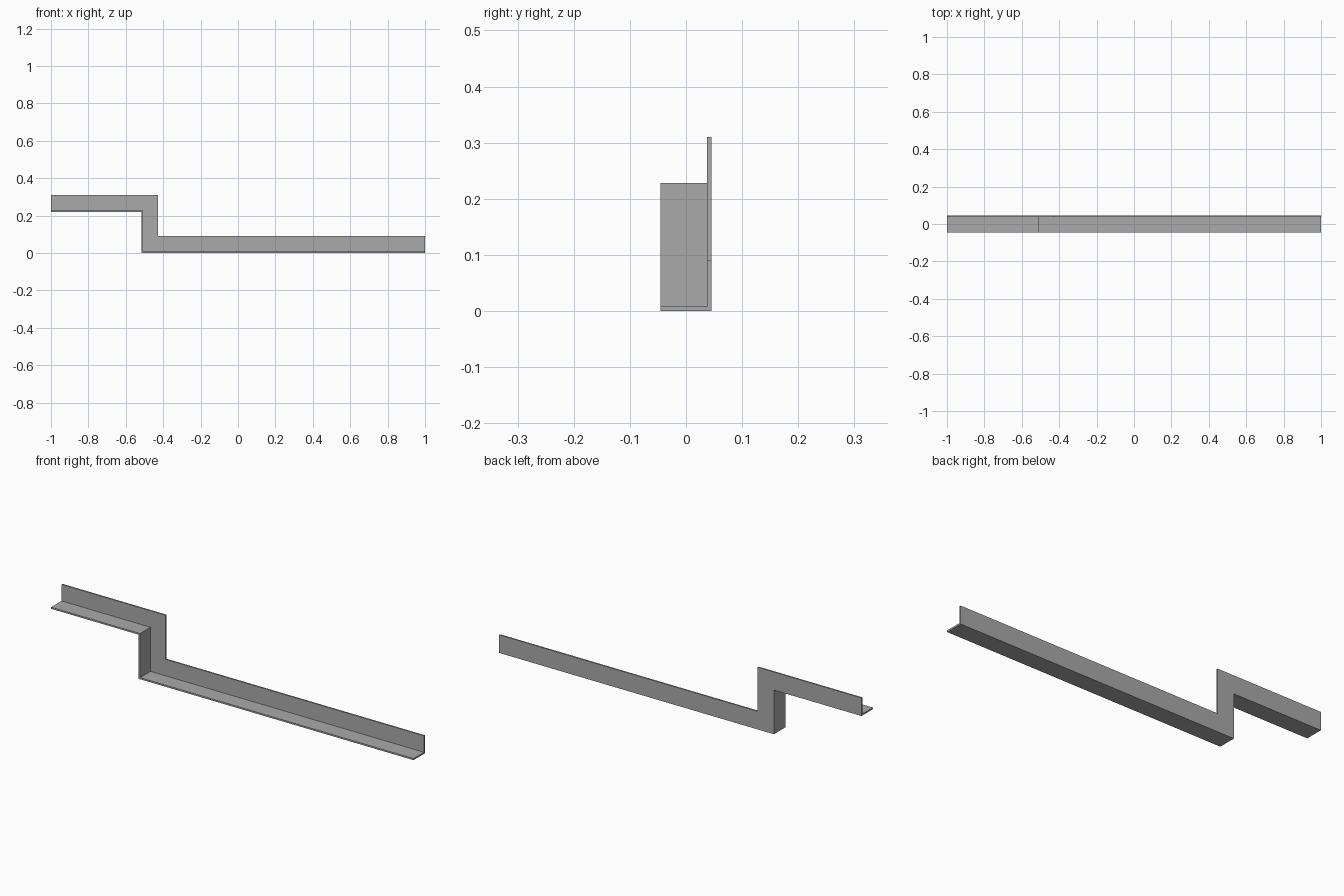
import bpy
import bmesh

cube = bpy.data.objects.get("Cube")
if cube:
    bpy.data.objects.remove(cube, do_unlink=True)

# Dimensions of the angle bar
T = 0.008                    # sheet thickness
LEG = 0.09                   # leg width
HALF = LEG / 2
RISE = 0.22                  # step height
STEP = -0.517                # outer face of the riser

grey = bpy.data.materials.new("steel grey")
grey.use_nodes = True
colour = (0.4, 0.4, 0.4, 1)
grey.diffuse_color = colour
grey.node_tree.nodes["Principled BSDF"].inputs["Base Color"].default_value = colour


def stepped_band(width):
    """Stepped outline in x and z, widened inward from the outer edge."""
    outer = [(-1, RISE), (STEP, RISE), (STEP, 0), (1, 0)]
    inner = [(1, width), (STEP + width, width),
             (STEP + width, RISE + width), (-1, RISE + width)]
    return outer + inner


def extrude_outline(name, outline, y0, y1):
    """Extrude an x-z outline along y into a flat-shaded solid."""
    mesh = bpy.data.meshes.new(name)
    bm = bmesh.new()
    face = bm.faces.new([bm.verts.new((x, y0, z)) for x, z in outline])
    result = bmesh.ops.extrude_face_region(bm, geom=[face])
    moved = [v for v in result["geom"] if isinstance(v, bmesh.types.BMVert)]
    bmesh.ops.translate(bm, verts=moved, vec=(0, y1 - y0, 0))
    bmesh.ops.recalc_face_normals(bm, faces=bm.faces)
    bm.to_mesh(mesh)
    bm.free()
    mesh.materials.append(grey)
    obj = bpy.data.objects.new(name, mesh)
    bpy.context.collection.objects.link(obj)
    return obj


# Upright back leg and the thin folded flange in front of it
extrude_outline("back_web", stepped_band(LEG), HALF - T, HALF)
extrude_outline("stepped_flange", stepped_band(T), -HALF, HALF - T)
